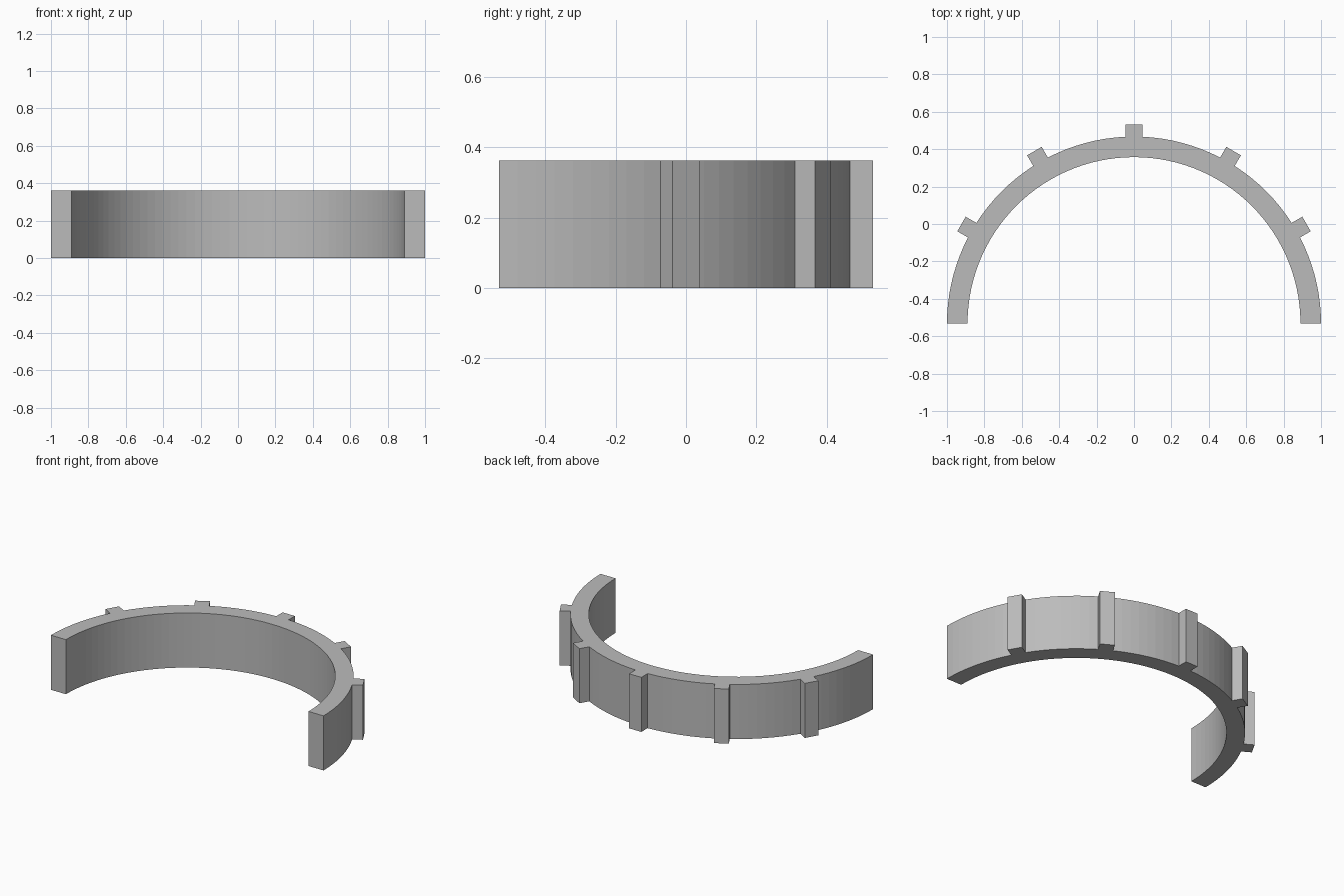
import bpy, bmesh
from math import sin, cos, asin, sqrt, pi, radians
from mathutils import Vector, Matrix

CENTRE_Y = -0.5325
INNER, OUTER, RIB_TIP = 0.89, 1.0, 1.065
HEIGHT, RIB_HALF = 0.362, 0.045
RIB_ANGLES = [radians(a) for a in (30, 60, 90, 120, 150)]

if "Cube" in bpy.data.objects:
    bpy.data.objects.remove(bpy.data.objects["Cube"])

grey = bpy.data.materials.new("plain grey")
grey.use_nodes = True
colour = (0.5, 0.5, 0.5, 1)
grey.diffuse_color = colour
grey.node_tree.nodes["Principled BSDF"].inputs["Base Color"].default_value = colour


def polar(radius, angle):
    return Vector((radius * cos(angle), radius * sin(angle) + CENTRE_Y, 0))


def arc(radius, start, end, full_steps=60):
    """Points along an arc, with steps matched to its length."""
    n = max(2, round(abs(end - start) / pi * full_steps))
    return [polar(radius, start + (end - start) * i / n) for i in range(n + 1)]


def make_object(name, bm):
    bmesh.ops.recalc_face_normals(bm, faces=bm.faces)
    mesh = bpy.data.meshes.new(name)
    bm.to_mesh(mesh)
    bm.free()
    mesh.materials.append(grey)
    obj = bpy.data.objects.new(name, mesh)
    bpy.context.collection.objects.link(obj)
    return obj


# Half ring outline: outer arcs broken by square ribs, then the inner arc back
root = asin(RIB_HALF / OUTER)
tip_radius = sqrt(RIB_TIP ** 2 + RIB_HALF ** 2)
tip = asin(RIB_HALF / tip_radius)
outline, start = [], 0
for angle in RIB_ANGLES:
    outline += arc(OUTER, start, angle - root)
    outline += [polar(tip_radius, angle - tip), polar(tip_radius, angle + tip)]
    start = angle + root
outline += arc(OUTER, start, pi)
outline += arc(INNER, pi, 0)

bm = bmesh.new()
base = bm.faces.new([bm.verts.new(p) for p in outline])
top = bmesh.ops.extrude_face_region(bm, geom=[base])["geom"]
bmesh.ops.translate(bm, vec=(0, 0, HEIGHT),
                    verts=[v for v in top if isinstance(v, bmesh.types.BMVert)])
ring = make_object("ribbed_half_ring", bm)


def drill(name, angle, radius, near, far):
    """Cut a radial round hole between two distances from the ring centre."""
    bm = bmesh.new()
    bmesh.ops.create_cone(bm, cap_ends=True, segments=48, radius1=radius,
                          radius2=radius, depth=far - near)
    middle = polar((near + far) / 2, angle) + Vector((0, 0, HEIGHT / 2))
    direction = Vector((cos(angle), sin(angle), 0))
    turn = direction.to_track_quat('Z', 'Y').to_matrix().to_4x4()
    bm.transform(Matrix.Translation(middle) @ turn)
    cutter = make_object(name, bm)
    cutter.hide_render = True
    mod = ring.modifiers.new(name, 'BOOLEAN')
    mod.operation, mod.solver, mod.object = 'DIFFERENCE', 'EXACT', cutter
    bpy.context.view_layer.objects.active = ring
    bpy.ops.object.modifier_apply(modifier=name)
    bpy.data.objects.remove(cutter)


# Counterbored screw holes, one on each side
for side, angle in (("left", pi / 4), ("right", 3 * pi / 4)):
    drill(side + "_screw_hole", angle, 0.056, 0.7, 1.2)
    drill(side + "_counterbore", angle, 0.082, 0.91, 1.2)
